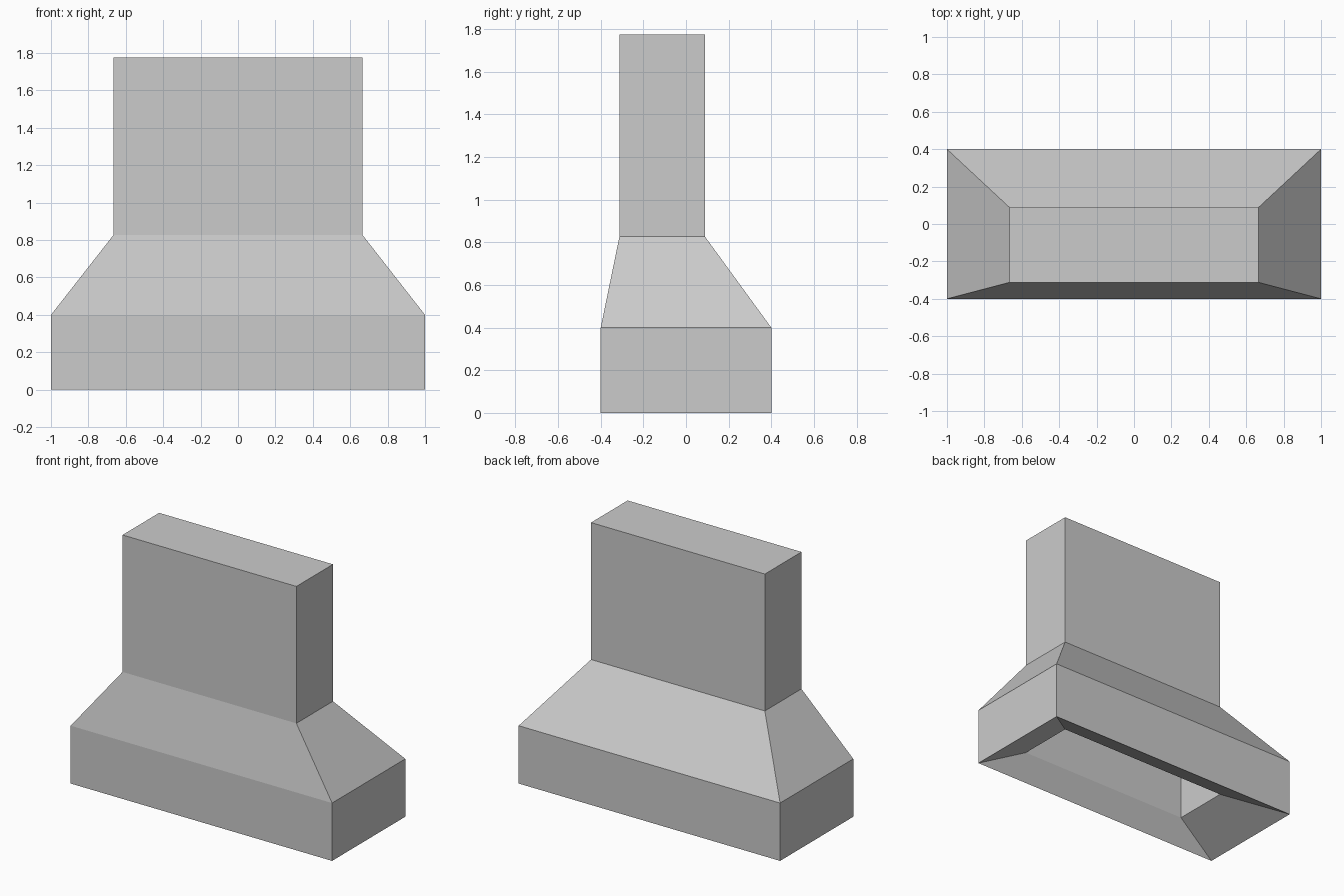
import bpy, bmesh

if "Cube" in bpy.data.objects:
    bpy.data.objects.remove(bpy.data.objects["Cube"])


def ring_shell(name, rings, cap_top=False):
    """Skin rectangular rings (half width, y front, y back, z) in order, flat shaded."""
    bm = bmesh.new()
    loops = []
    for hx, y0, y1, z in rings:
        corners = ((-hx, y0), (hx, y0), (hx, y1), (-hx, y1))
        loops.append([bm.verts.new((x, y, z)) for x, y in corners])
    for a, b in zip(loops, loops[1:]):
        for i in range(4):
            j = (i + 1) % 4
            bm.faces.new((a[i], a[j], b[j], b[i]))
    if cap_top:
        bm.faces.new(loops[-1])
    mesh = bpy.data.meshes.new(name)
    bm.to_mesh(mesh)
    bm.free()
    obj = bpy.data.objects.new(name, mesh)
    bpy.context.collection.objects.link(obj)
    return obj


DUCT = (0.665, -0.312, 0.088)
RIM = (1.0, -0.4, 0.4)

# Chimney duct: open at the bottom, running down inside the canopy
ring_shell("chimney_duct", [(*DUCT, 0.165), (*DUCT, 1.775)], cap_top=True)

# Canopy: sloped underside, vertical band, then the flare up to the duct
ring_shell("hood_canopy", [(*DUCT, 0.165), (*RIM, 0.0), (*RIM, 0.4), (*DUCT, 0.828)])
